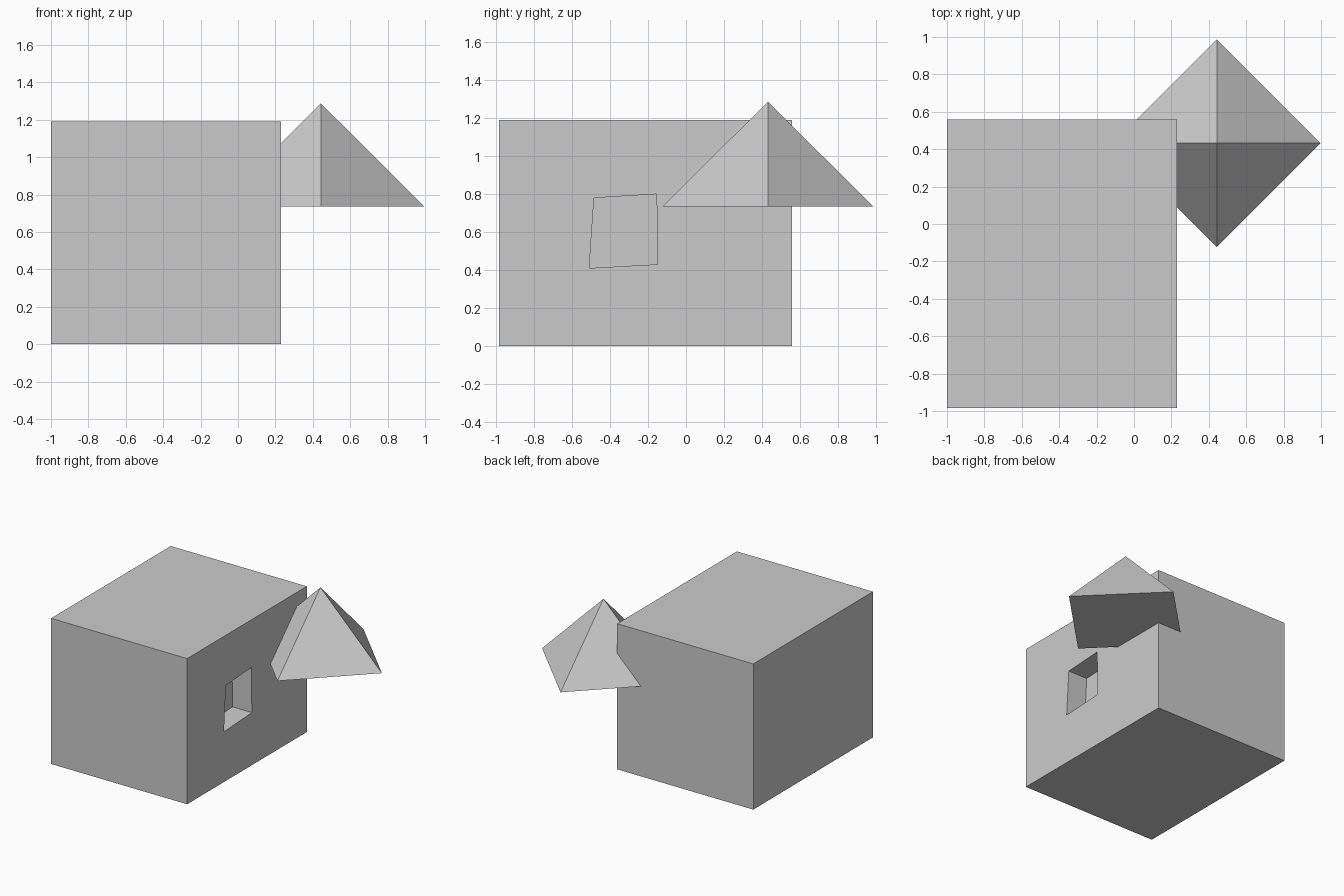
import bpy, bmesh
from mathutils import Vector

if "Cube" in bpy.data.objects:
    bpy.data.objects.remove(bpy.data.objects["Cube"])

# Main block, spanning the two given corners
lo, hi = Vector((-1.0, -0.985, 0.0)), Vector((0.23, 0.56, 1.19))
bm = bmesh.new()
bmesh.ops.create_cube(bm, size=1)
for v in bm.verts:
    v.co = Vector([a + (c + 0.5) * (b - a) for a, b, c in zip(lo, hi, v.co)])
bm.normal_update()

# Slightly skewed window recess in the right side: keyed by (is rear, is upper)
corners = {(False, False): (-0.51, 0.41), (True, False): (-0.15, 0.43),
           (True, True): (-0.155, 0.80), (False, True): (-0.485, 0.78)}
side = max(bm.faces, key=lambda f: f.normal.x)
bmesh.ops.inset_region(bm, faces=[side], thickness=0.3)
mid = side.calc_center_median()
for v in side.verts:
    y, z = corners[(v.co.y > mid.y, v.co.z > mid.z)]
    v.co = (hi.x, y, z)
back = bmesh.ops.extrude_discrete_faces(bm, faces=[side])["faces"][0]
for v in back.verts:
    v.co.x -= 0.175
bmesh.ops.recalc_face_normals(bm, faces=bm.faces)

mesh = bpy.data.meshes.new("block")
bm.to_mesh(mesh)
bm.free()
block = bpy.data.objects.new("block", mesh)
bpy.context.collection.objects.link(block)

# Four-sided pyramid sunk into the rear right edge of the block
base, apex, radius = 0.735, 1.287, 0.555
bpy.ops.mesh.primitive_cone_add(vertices=4, radius1=radius, radius2=0, depth=apex - base,
                                location=(0.443, 0.432, (base + apex) / 2))
bpy.context.object.name = "pyramid"
